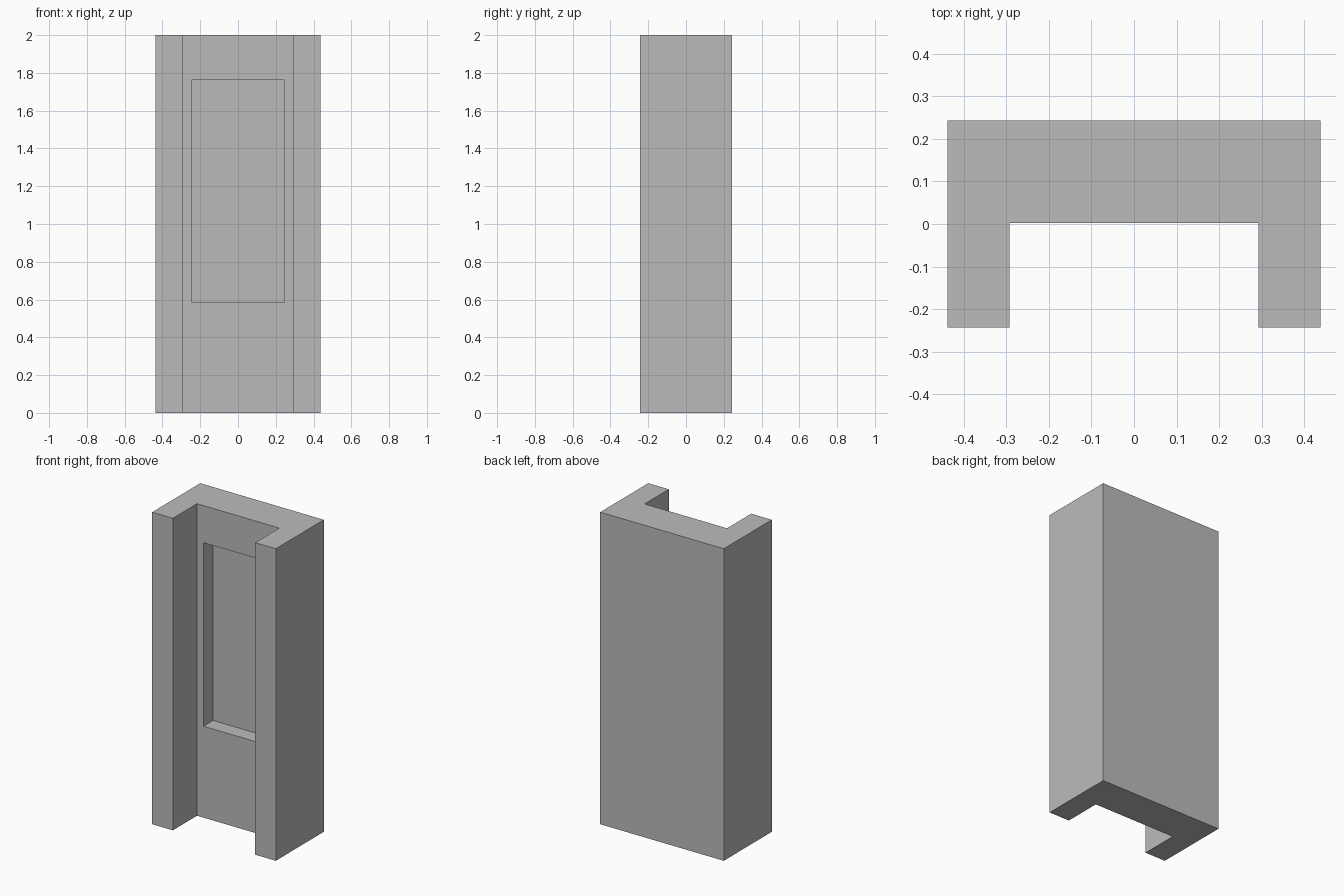
import bpy
import bmesh

cube = bpy.data.objects.get("Cube")
if cube:
    bpy.data.objects.remove(cube, do_unlink=True)

# Plain grey finish
grey = bpy.data.materials.new("plain_grey")
grey.use_nodes = True
colour = (0.5, 0.5, 0.5, 1)
grey.diffuse_color = colour
grey.node_tree.nodes["Principled BSDF"].inputs["Base Color"].default_value = colour

HALF_W, HALF_D, HEIGHT = 0.438, 0.243, 2.0
INNER_W, WALL_Y = 0.292, 0.002


def prism(name, outline, bottom, top):
    """Extrude a plan outline straight up into a solid."""
    bm = bmesh.new()
    base = bm.faces.new([bm.verts.new((x, y, bottom)) for x, y in outline])
    grown = bmesh.ops.extrude_face_region(bm, geom=[base])["geom"]
    verts = [v for v in grown if isinstance(v, bmesh.types.BMVert)]
    bmesh.ops.translate(bm, verts=verts, vec=(0, 0, top - bottom))
    bmesh.ops.recalc_face_normals(bm, faces=bm.faces)
    mesh = bpy.data.meshes.new(name)
    bm.to_mesh(mesh)
    bm.free()
    mesh.materials.append(grey)
    obj = bpy.data.objects.new(name, mesh)
    bpy.context.collection.objects.link(obj)
    return obj


# Back wall with two side piers, as one U-shaped plan
half = [(HALF_W, HALF_D), (HALF_W, -HALF_D), (INNER_W, -HALF_D), (INNER_W, WALL_Y)]
plan = half + [(-x, y) for x, y in reversed(half)]
alcove = prism("alcove_wall", plan, 0, HEIGHT)

# Rectangular niche sunk into the back wall
nw, depth = 0.246, 0.097
niche = prism("niche_cutter",
              [(-nw, -0.1), (nw, -0.1), (nw, WALL_Y + depth), (-nw, WALL_Y + depth)],
              0.586, 1.762)
niche.hide_render = True
niche.hide_viewport = True
niche.display_type = 'WIRE'

cut = alcove.modifiers.new("niche", 'BOOLEAN')
cut.operation = 'DIFFERENCE'
cut.solver = 'EXACT'
cut.object = niche
